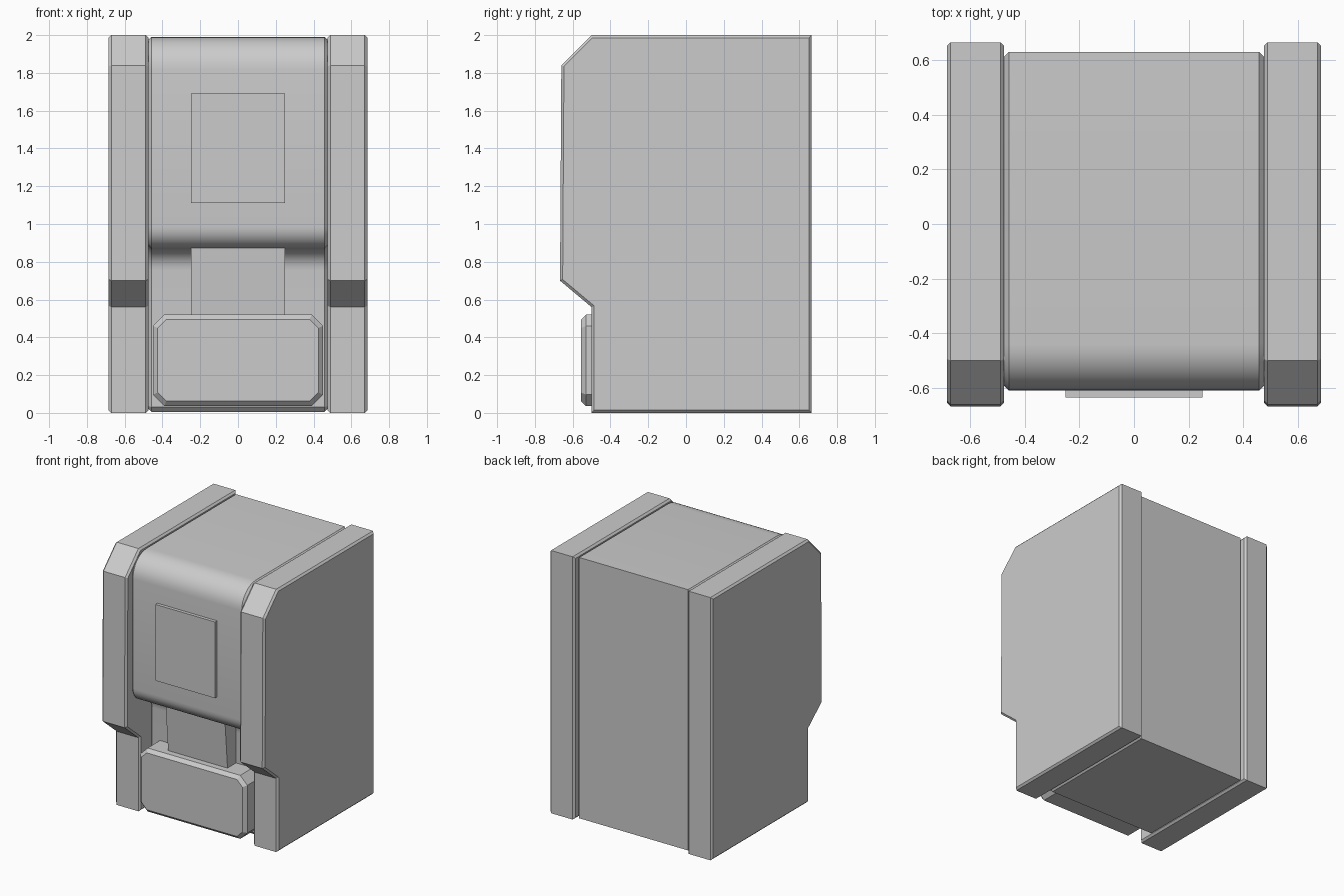
import bpy, bmesh
from math import radians, sin, cos

if "Cube" in bpy.data.objects:
    bpy.data.objects.remove(bpy.data.objects["Cube"])


def prism(name, outline, lo, hi, axis="x", bevel=0.0, bevel_caps="both", smooth=False):
    """Extrude a 2D outline along an axis and chamfer the rims of its end caps.
    axis x: outline is (y, z); axis y: outline is (x, z)."""
    def place(p, d):
        return (d, p[0], p[1]) if axis == "x" else (p[0], d, p[1])
    bm = bmesh.new()
    a = [bm.verts.new(place(p, lo)) for p in outline]
    b = [bm.verts.new(place(p, hi)) for p in outline]
    cap_lo, cap_hi = bm.faces.new(a), bm.faces.new(b)
    n = len(outline)
    for i in range(n):
        j = (i + 1) % n
        bm.faces.new((a[i], a[j], b[j], b[i]))
    bmesh.ops.recalc_face_normals(bm, faces=bm.faces)
    if bevel:
        rim = list(cap_lo.edges)
        if bevel_caps == "both":
            rim += list(cap_hi.edges)
        bmesh.ops.bevel(bm, geom=rim, offset=bevel, segments=1, affect="EDGES")
    mesh = bpy.data.meshes.new(name)
    bm.to_mesh(mesh)
    bm.free()
    obj = bpy.data.objects.new(name, mesh)
    bpy.context.collection.objects.link(obj)
    if smooth:
        bpy.ops.object.select_all(action="DESELECT")
        obj.select_set(True)
        bpy.context.view_layer.objects.active = obj
        bpy.ops.object.shade_smooth_by_angle(angle=radians(30))
    return obj


def arc(cy, cz, r, start, end, steps=8):
    angles = [radians(start + (end - start) * i / steps) for i in range(steps + 1)]
    return [(cy + r * cos(t), cz + r * sin(t)) for t in angles]


# Side panels with a notched front
side = [(-0.50, 2.0), (0.665, 2.0), (0.665, 0.0), (-0.50, 0.0),
        (-0.50, 0.56), (-0.667, 0.70), (-0.66, 1.84)]
for label, s in (("left", -1), ("right", 1)):
    lo, hi = sorted((s * 0.475, s * 0.685))
    prism("side_panel_" + label, side, lo, hi, bevel=0.014)

# Main body: rounded top front, S-curve into the dispensing recess
body = [(0.63, 0.005), (0.63, 1.99)]
body += arc(-0.44, 1.82, 0.17, 90, 180)
body += arc(-0.495, 0.985, 0.115, 180, 270)
body += arc(-0.495, 0.755, 0.115, 90, 0)[1:]
body += [(-0.38, 0.03), (-0.355, 0.005)]
prism("main_body", body, -0.478, 0.478, bevel=0.02, smooth=True)

# Thin display plate on the front
prism("display_plate", [(-0.25, 1.11), (0.25, 1.11), (0.25, 1.69), (-0.25, 1.69)],
      -0.635, -0.58, axis="y")

# Slightly tapered spout in the recess
prism("spout", [(-0.515, 0.90), (-0.48, 0.48), (-0.34, 0.48), (-0.34, 0.90)], -0.25, 0.25)

# Drip tray with cut corners and a chamfered front rim
x, z0, z1, c = 0.45, 0.037, 0.52, 0.06
tray = [(-x + c, z0), (x - c, z0), (x, z0 + c), (x, z1 - c),
        (x - c, z1), (-x + c, z1), (-x, z1 - c), (-x, z0 + c)]
prism("drip_tray", tray, -0.555, -0.36, axis="y", bevel=0.025, bevel_caps="front")
